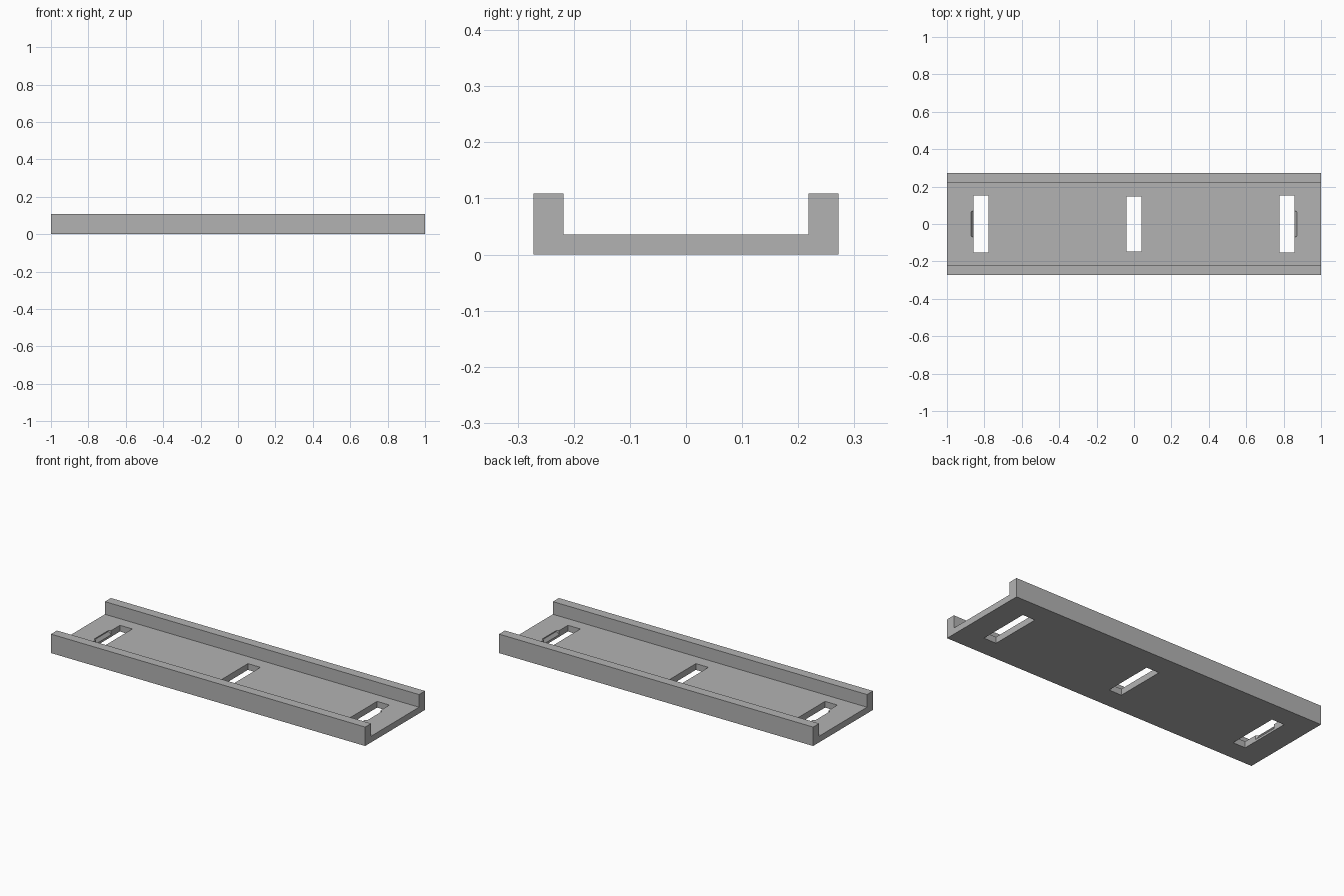
import bpy
import bmesh

cube = bpy.data.objects.get("Cube")
if cube:
    bpy.data.objects.remove(cube, do_unlink=True)

LENGTH, HALF_W, INNER = 2.0, 0.272, 0.218
FLOOR, TOP = 0.036, 0.109

grey = bpy.data.materials.new("plain grey")
grey.use_nodes = True
colour = (0.45, 0.45, 0.45, 1)
grey.diffuse_color = colour
grey.node_tree.nodes["Principled BSDF"].inputs["Base Color"].default_value = colour


def new_object(name, bm):
    bmesh.ops.recalc_face_normals(bm, faces=bm.faces)
    mesh = bpy.data.meshes.new(name)
    bm.to_mesh(mesh)
    bm.free()
    obj = bpy.data.objects.new(name, mesh)
    bpy.context.collection.objects.link(obj)
    mesh.materials.append(grey)
    return obj


def prism(name, points, offset):
    """Extrude a closed planar outline along an offset."""
    bm = bmesh.new()
    face = bm.faces.new([bm.verts.new(p) for p in points])
    out = bmesh.ops.extrude_face_region(bm, geom=[face])
    verts = [g for g in out["geom"] if isinstance(g, bmesh.types.BMVert)]
    bmesh.ops.translate(bm, vec=offset, verts=verts)
    return new_object(name, bm)


def slot(name, x0, x1, half_y):
    pts = [(x0, -half_y, -0.1), (x1, -half_y, -0.1), (x1, half_y, -0.1), (x0, half_y, -0.1)]
    return prism(name, pts, (0, 0, 0.3))


def notch(name, side):
    """Sloped relief in the outer wall of an end slot."""
    bm = bmesh.new()
    for x, y, z in ((0.84, 0.072, 0.012), (0.858, 0.072, 0.012),
                    (0.84, 0.072, 0.06), (0.858, 0.072, 0.06),
                    (0.871, 0.064, 0.03), (0.871, 0.064, 0.06)):
        for s in (-1, 1):
            bm.verts.new((side * x, s * y, z))
    bmesh.ops.convex_hull(bm, input=bm.verts)
    return new_object(name, bm)


# Channel: flat floor with a raised wall along each long edge
half = [(HALF_W, 0), (HALF_W, TOP), (INNER, TOP), (INNER, FLOOR)]
outline = half + [(-y, z) for y, z in reversed(half)]
channel = prism("channel", [(-LENGTH / 2, y, z) for y, z in outline], (LENGTH, 0, 0))

# Slots through the floor, with notches on the end ones
cutters = [slot("middle_slot_cutter", -0.04, 0.04, 0.147)]
for side, label in ((-1, "right"), (1, "left")):
    x0, x1 = sorted((side * 0.779, side * 0.858))
    cutters.append(slot(label + "_slot_cutter", x0, x1, 0.152))
    cutters.append(notch(label + "_notch_cutter", side))

for cutter in cutters:
    cutter.hide_render = True
    mod = channel.modifiers.new(cutter.name, 'BOOLEAN')
    mod.operation = 'DIFFERENCE'
    mod.solver = 'EXACT'
    mod.object = cutter

# Bake the cuts and drop the cutters
graph = bpy.context.evaluated_depsgraph_get()
result = bpy.data.meshes.new_from_object(channel.evaluated_get(graph))
channel.modifiers.clear()
channel.data = result
for cutter in cutters:
    bpy.data.objects.remove(cutter, do_unlink=True)
